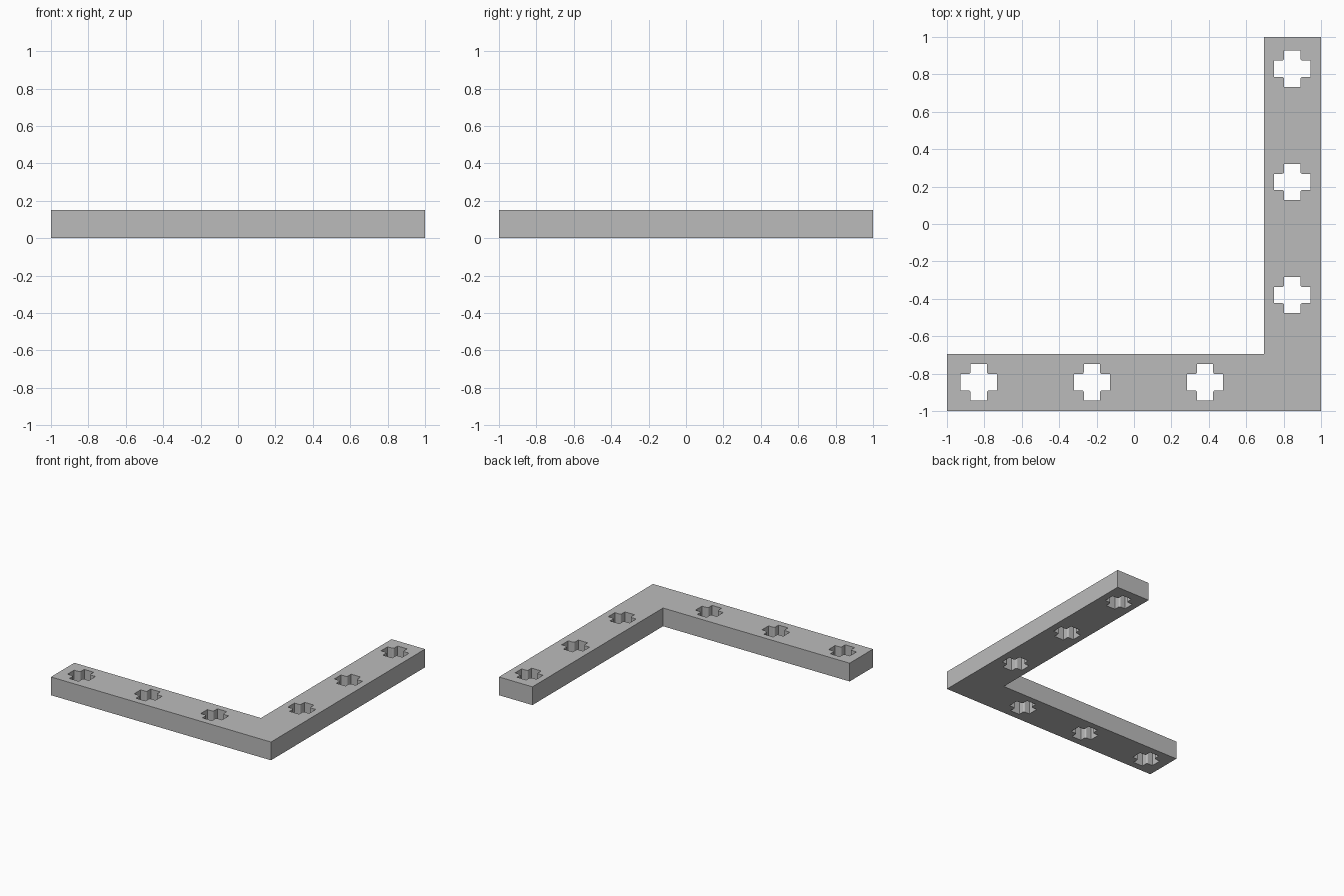
import bpy
import bmesh
import math

cube = bpy.data.objects.get("Cube")
if cube:
    bpy.data.objects.remove(cube, do_unlink=True)

BAR = 0.304        # bar width
HEIGHT = 0.15
REACH = 0.097      # hole centre to arm tip
ARM = 0.043        # half width of a hole arm
ROUND = 0.013      # rounding where two hole arms meet

grey = bpy.data.materials.new("light grey")
grey.use_nodes = True
grey.diffuse_color = (0.5, 0.5, 0.5, 1)
grey.node_tree.nodes["Principled BSDF"].inputs["Base Color"].default_value = (0.5, 0.5, 0.5, 1)


def add_loop(curve, points):
    spline = curve.splines.new("POLY")
    spline.points.add(len(points) - 1)
    for p, (x, y) in zip(spline.points, points):
        p.co = (x, y, 0, 1)
    spline.use_cyclic_u = True


def cross(cx, cy):
    """Plus-shaped hole with rounded inner corners, one quarter turned four times."""
    mid = ARM + ROUND
    quarter = [(REACH, -ARM), (REACH, ARM)]
    for i in range(4):
        a = math.radians(270 - 30 * i)
        quarter.append((mid + ROUND * math.cos(a), mid + ROUND * math.sin(a)))
    points = []
    for k in range(4):
        c, s = round(math.cos(k * math.pi / 2)), round(math.sin(k * math.pi / 2))
        points += [(cx + x * c - y * s, cy + x * s + y * c) for x, y in quarter]
    return points


# L-shaped outline with three holes along each bar
curve = bpy.data.curves.new("angle_outline", "CURVE")
curve.dimensions = "2D"
curve.fill_mode = "BOTH"
curve.extrude = HEIGHT / 2
inner = 1 - BAR
add_loop(curve, [(-1, -1), (1, -1), (1, 1), (inner, 1), (inner, -inner), (-1, -inner)])
centre = 1 - 0.154
for along in (-0.83, -0.225, 0.38):
    add_loop(curve, cross(along, -centre))
    add_loop(curve, cross(centre, -along))

# Turn the outline into a welded solid resting on the ground
outline = bpy.data.objects.new("angle_outline", curve)
bpy.context.collection.objects.link(outline)
bpy.context.view_layer.update()
mesh = bpy.data.meshes.new_from_object(
    outline.evaluated_get(bpy.context.evaluated_depsgraph_get()))
bpy.data.objects.remove(outline, do_unlink=True)

bm = bmesh.new()
bm.from_mesh(mesh)
bmesh.ops.remove_doubles(bm, verts=bm.verts, dist=0.0005)
bmesh.ops.translate(bm, verts=bm.verts, vec=(0, 0, HEIGHT / 2))
bmesh.ops.recalc_face_normals(bm, faces=bm.faces)
for face in bm.faces:
    face.smooth = False
    face.material_index = 0
bm.to_mesh(mesh)
bm.free()

mesh.name = "angle_bracket"
mesh.materials.clear()
mesh.materials.append(grey)
bracket = bpy.data.objects.new("angle_bracket", mesh)
bpy.context.collection.objects.link(bracket)
